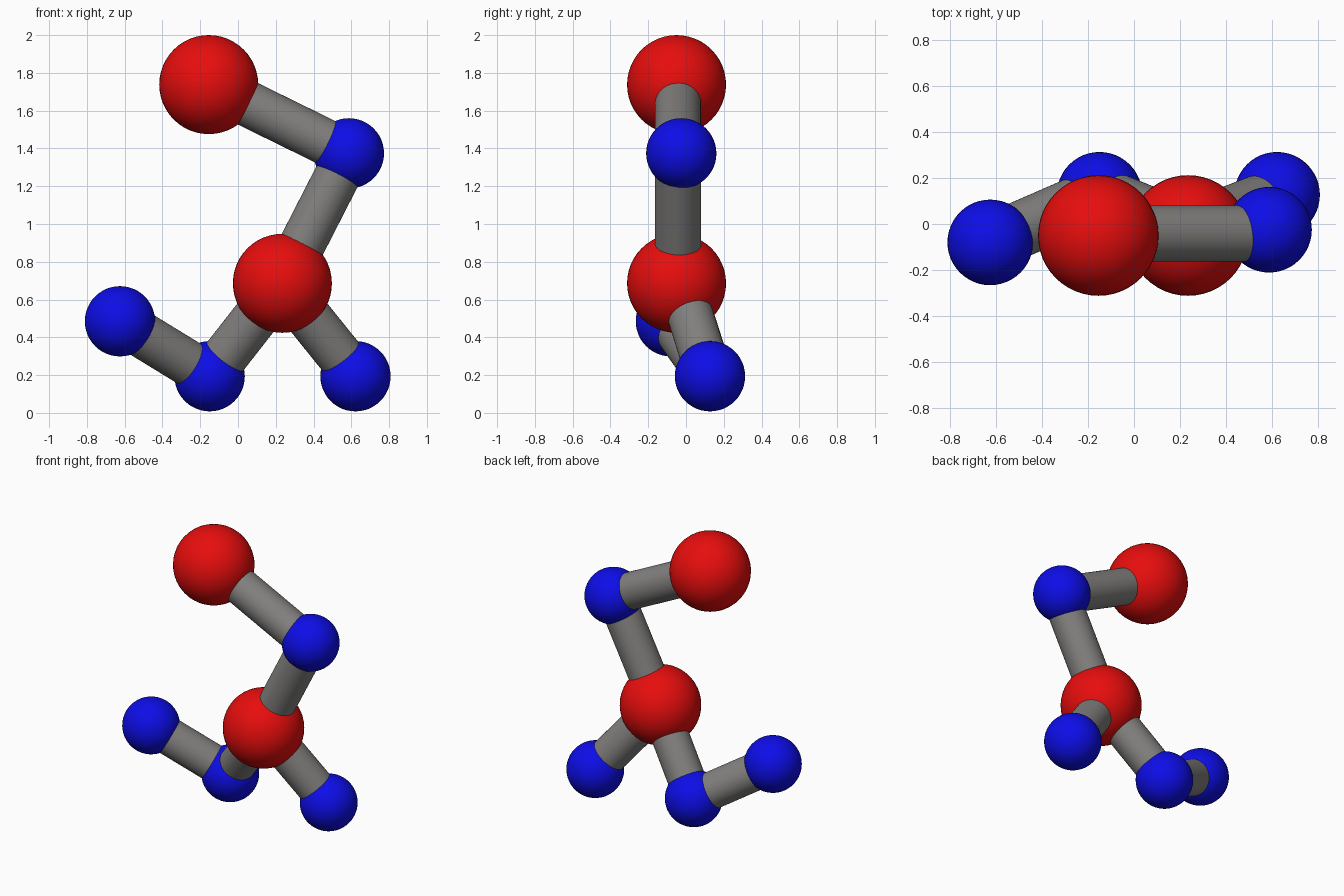
import bpy
from mathutils import Vector

if "Cube" in bpy.data.objects:
    bpy.data.objects.remove(bpy.data.objects["Cube"])


def material(name, rgb):
    m = bpy.data.materials.new(name)
    m.diffuse_color = (*rgb, 1)
    m.use_nodes = True
    m.node_tree.nodes["Principled BSDF"].inputs["Base Color"].default_value = m.diffuse_color
    return m


RED = material("red", (0.8, 0.004, 0.004))
BLUE = material("blue", (0.004, 0.004, 0.8))
GREY = material("grey", (0.22, 0.215, 0.21))


def finish(name, mat):
    ob = bpy.context.object
    ob.name = name
    ob.data.materials.append(mat)
    bpy.ops.object.shade_smooth_by_angle()


def ball(name, centre, radius, mat):
    bpy.ops.mesh.primitive_uv_sphere_add(segments=48, ring_count=24, radius=radius, location=centre)
    finish(name, mat)


def rod(name, start, end):
    a, b = Vector(start), Vector(end)
    d = b - a
    bpy.ops.mesh.primitive_cylinder_add(vertices=48, radius=0.122, depth=d.length, location=(a + b) / 2)
    bpy.context.object.rotation_euler = d.to_track_quat('Z', 'Y').to_euler()
    finish(name, GREY)


# Large red balls
top = (-0.155, -0.05, 1.738)
hub = (0.235, -0.05, 0.686)
for name, c in (("top_large_ball", top), ("hub_large_ball", hub)):
    ball(name, c, 0.262, RED)

# Small blue balls
elbow = (0.587, -0.025, 1.374)
left = (-0.625, -0.08, 0.485)
lower = (-0.15, 0.127, 0.194)
right = (0.622, 0.127, 0.194)
for name, c in (("elbow_small_ball", elbow), ("left_small_ball", left),
                ("lower_small_ball", lower), ("right_small_ball", right)):
    ball(name, c, 0.186, BLUE)

# Connecting rods, running between ball centres (upper two lie slightly forward)
rod("upper_rod", (-0.155, -0.042, 1.738), (0.587, -0.042, 1.374))
rod("middle_rod", (0.587, -0.042, 1.374), (0.235, -0.042, 0.686))
rod("lower_left_rod", (0.235, -0.03, 0.686), lower)
rod("lower_right_rod", (0.235, -0.028, 0.68), (0.622, 0.122, 0.2))
rod("side_rod", lower, left)
